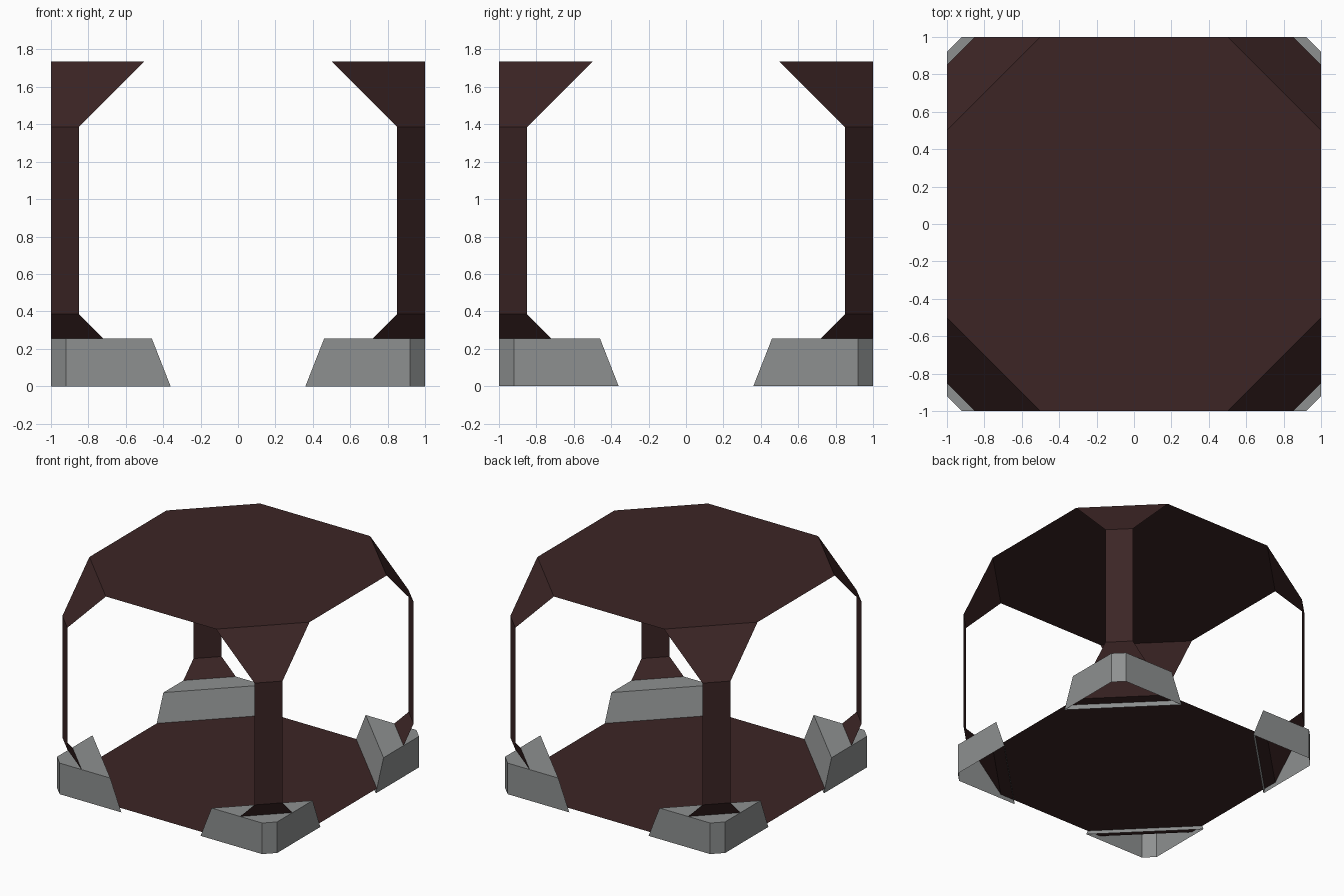
import bpy, bmesh

if "Cube" in bpy.data.objects:
    bpy.data.objects.remove(bpy.data.objects["Cube"])

FLOOR, TOP = 0.035, 1.735      # heights of the two octagon plates
FOOT_H = 0.255


def material(name, rgb):
    m = bpy.data.materials.new(name)
    m.diffuse_color = (*rgb, 1)
    m.use_nodes = True
    m.node_tree.nodes["Principled BSDF"].inputs["Base Color"].default_value = m.diffuse_color
    return m


brown = material("dark brown", (0.045, 0.0185, 0.0185))
grey = material("grey", (0.27, 0.28, 0.28))


def make_object(name, polygons, mat):
    """Object from a list of polygons, each a list of points."""
    bm = bmesh.new()
    for poly in polygons:
        bm.faces.new([bm.verts.new(p) for p in poly])
    bmesh.ops.remove_doubles(bm, verts=bm.verts, dist=1e-4)
    bmesh.ops.recalc_face_normals(bm, faces=bm.faces)
    mesh = bpy.data.meshes.new(name)
    bm.to_mesh(mesh)
    bm.free()
    mesh.materials.append(mat)
    ob = bpy.data.objects.new(name, mesh)
    bpy.context.collection.objects.link(ob)
    return ob


def octagon(z, c=0.5):
    pts = [(1, -c), (1, c), (c, 1), (-c, 1), (-1, c), (-1, -c), (-c, -1), (c, -1)]
    return [(x, y, z) for x, y in pts]


CORNERS = {"back_right": (1, 1), "back_left": (-1, 1),
           "front_left": (-1, -1), "front_right": (1, -1)}

# Shell: roof, floor and four corner posts that flare into both plates
levels = [(0.5, FLOOR), (0.85, FLOOR + 0.35), (0.85, TOP - 0.35), (0.5, TOP)]
shell = [octagon(TOP), octagon(FLOOR)[::-1]]
for sx, sy in CORNERS.values():
    for (c0, z0), (c1, z1) in zip(levels, levels[1:]):
        quad = [(sx, sy * c0, z0), (sx * c0, sy, z0),
                (sx * c1, sy, z1), (sx, sy * c1, z1)]
        shell.append(quad if sx * sy < 0 else quad[::-1][::-1])
make_object("open_cage", shell, brown)


# Feet: hollow corner blocks, open below, with a sloped inner face
def foot_ring(sx, sy, inner, z):
    pts = [(1, inner), (1, 0.92), (0.92, 1), (inner, 1)]
    return [(sx * x, sy * y, z) for x, y in pts]


for label, (sx, sy) in CORNERS.items():
    low = foot_ring(sx, sy, 0.36, 0)
    high = foot_ring(sx, sy, 0.46, FOOT_H)
    walls = [[low[i], low[(i + 1) % 4], high[(i + 1) % 4], high[i]] for i in range(4)]
    make_object("foot_" + label, walls + [high], grey)
